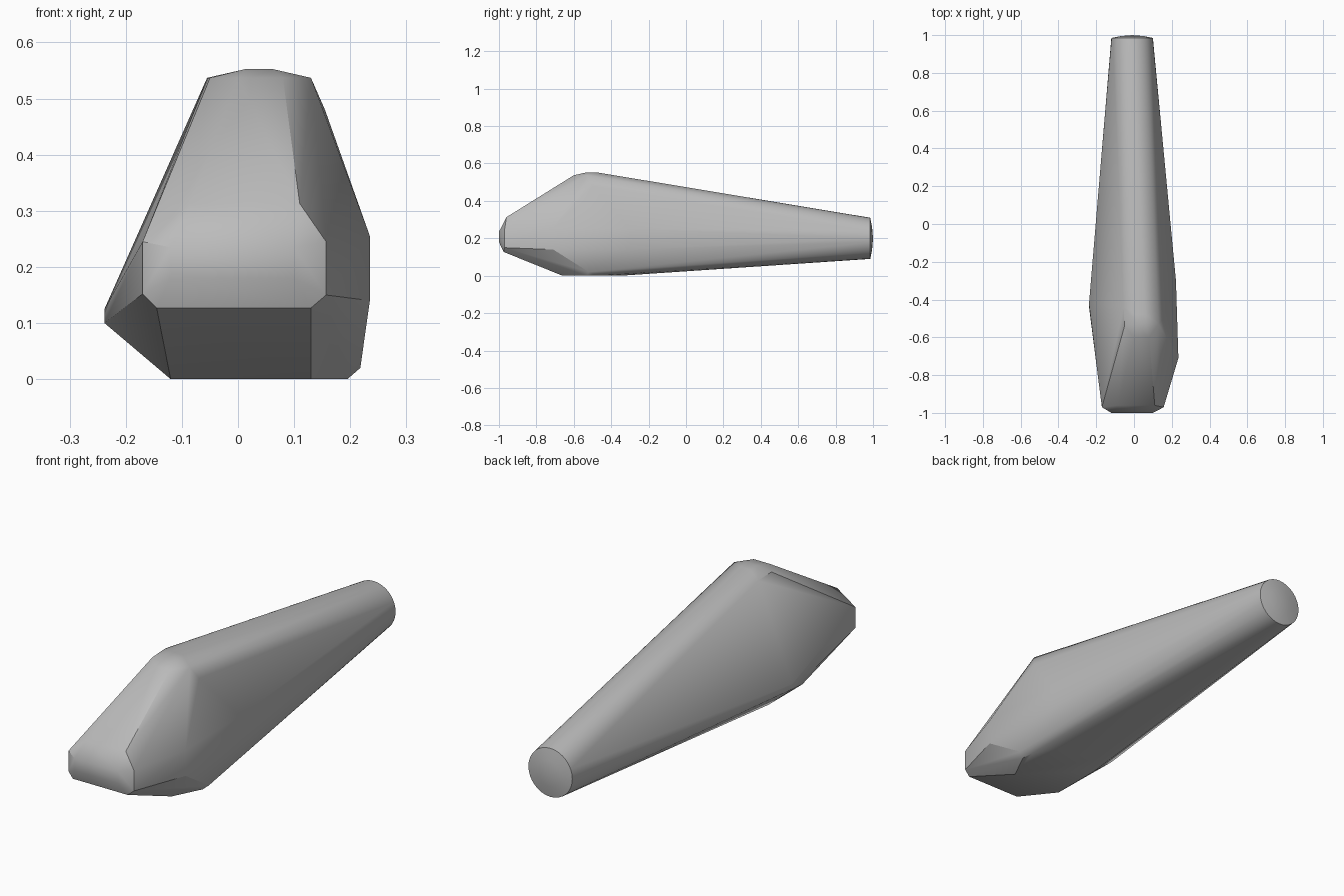
import bpy, bmesh
from math import cos, sin, tau

cube = bpy.data.objects.get("Cube")
if cube:
    bpy.data.objects.remove(cube, do_unlink=True)

grey = bpy.data.materials.new("plain grey")
grey.use_nodes = True
colour = (0.5, 0.5, 0.5, 1)
grey.diffuse_color = colour
grey.node_tree.nodes["Principled BSDF"].inputs["Base Color"].default_value = colour


def ring(x, y, z, radius, sides=32):
    """Circle of points facing along y."""
    return [(x + radius * cos(tau * i / sides), y, z + radius * sin(tau * i / sides))
            for i in range(sides)]


# Blunt nose: bevelled rim and small flat front
nose = [(-.17, -.97, .245), (-.085, -.96, .313), (.11, -.96, .313), (.157, -.97, .245),
        (.157, -.97, .15), (.13, -.975, .127), (-.145, -.975, .127), (-.17, -.97, .152)]
nose += [(x, -1, z) for x in (-.12, .1) for z in (.18, .235)]

# Rounded crown
crown = [(-.055, -.44, .537), (-.05, -.54, .537), (0, -.6, .537), (.08, -.6, .537),
         (.13, -.53, .537), (.155, -.5, .48), (.015, -.53, .553), (.06, -.53, .553),
         (.015, -.48, .553), (.06, -.48, .553)]

# Swollen flanks, uneven from side to side
flanks = [(.235, -.71, .255), (.235, -.71, .14), (.222, -.3, .25), (.222, -.3, .14),
          (.218, -.52, .02), (-.238, -.44, .1), (-.238, -.42, .125)]

# Flat underside
underside = [(-.12, -.66, 0), (.13, -.66, 0), (.195, -.53, 0), (.19, -.47, 0),
             (.12, -.35, 0), (-.05, -.35, 0), (-.12, -.42, 0)]

# Slim round tail with a slightly domed end
tail = ring(-.01, .985, .2, .11) + ring(-.01, .995, .2, .06) + [(-.01, 1, .2)]

# Taut skin over all the sections
bm = bmesh.new()
for point in nose + crown + flanks + underside + tail:
    bm.verts.new(point)
hull = bmesh.ops.convex_hull(bm, input=bm.verts)
loose = {v for v in hull["geom_interior"] + hull["geom_unused"]
         if isinstance(v, bmesh.types.BMVert)}
bmesh.ops.delete(bm, geom=list(loose), context="VERTS")
bmesh.ops.recalc_face_normals(bm, faces=bm.faces)
mesh = bpy.data.meshes.new("tapered_body")
bm.to_mesh(mesh)
bm.free()
mesh.materials.append(grey)

body = bpy.data.objects.new("tapered_body", mesh)
bpy.context.collection.objects.link(body)
bpy.ops.object.select_all(action="DESELECT")
body.select_set(True)
bpy.context.view_layer.objects.active = body
bpy.ops.object.shade_smooth_by_angle(angle=.55)
